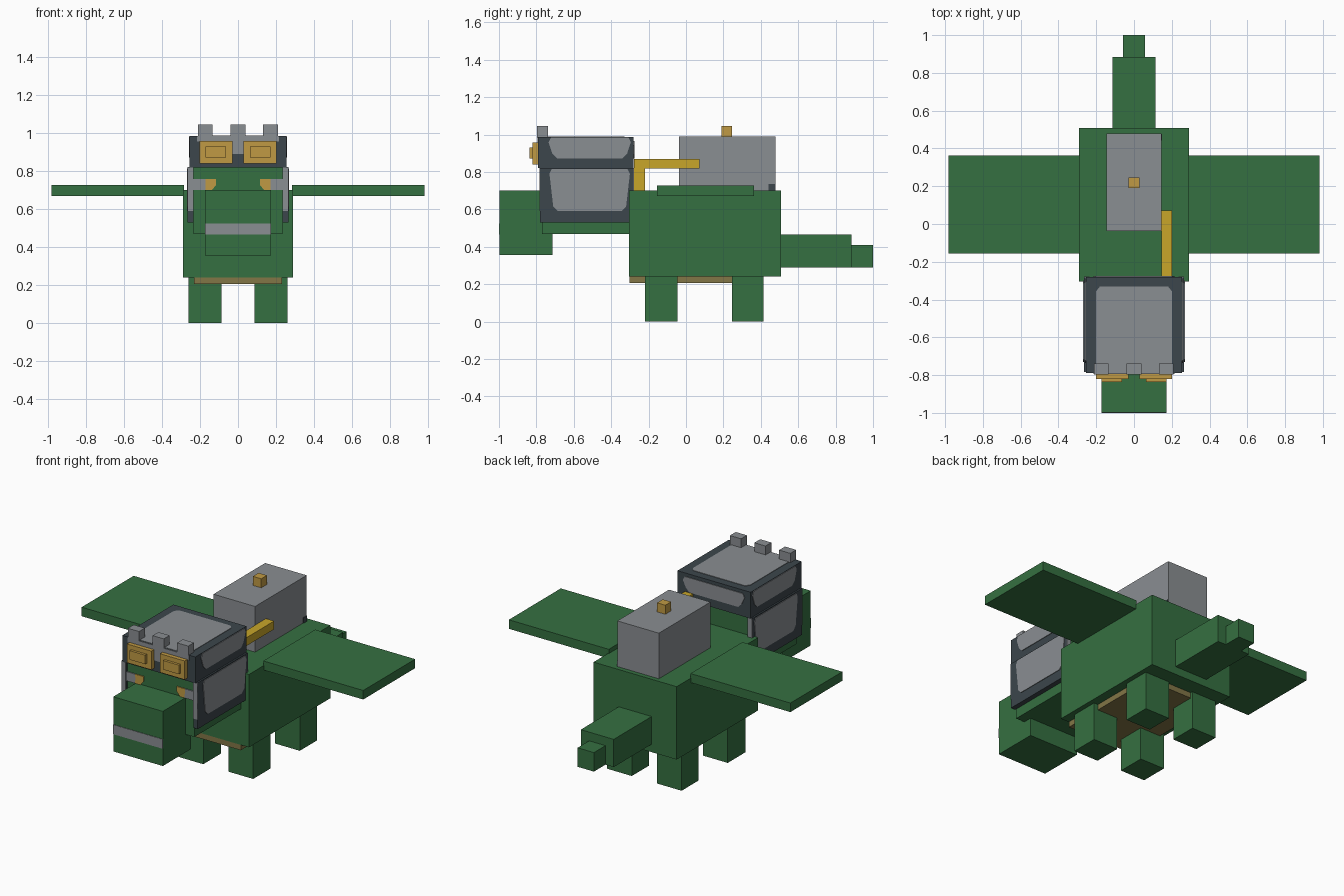
import bpy, bmesh

if "Cube" in bpy.data.objects:
    bpy.data.objects.remove(bpy.data.objects["Cube"])


def material(name, *rgb):
    m = bpy.data.materials.new(name)
    lin = [((c / 255 + 0.055) / 1.055) ** 2.4 for c in rgb]
    m.diffuse_color = (*lin, 1)
    m.use_nodes = True
    m.node_tree.nodes["Principled BSDF"].inputs["Base Color"].default_value = m.diffuse_color
    return m


GREEN = material("green_skin", 53, 112, 65)
GREY = material("light_grey_metal", 138, 142, 146)
DARK = material("dark_slate", 60, 70, 76)
GOLD = material("gold", 192, 154, 68)
YELLOW = material("yellow_pipe", 200, 166, 42)
TAN = material("olive_tan", 130, 118, 70)


def finish(name, bm, mat):
    bmesh.ops.recalc_face_normals(bm, faces=bm.faces)
    me = bpy.data.meshes.new(name)
    bm.to_mesh(me)
    bm.free()
    me.materials.append(mat)
    ob = bpy.data.objects.new(name, me)
    bpy.context.collection.objects.link(ob)
    return ob


def box(name, x, y, z, mat):
    """Box from (min, max) ranges on each axis."""
    bm = bmesh.new()
    bmesh.ops.create_cube(bm, size=1)
    for v in bm.verts:
        v.co = [(r[0] + r[1]) / 2 + c * (r[1] - r[0]) for r, c in zip((x, y, z), v.co)]
    return finish(name, bm, mat)


def plate(name, axis, at, outline, mat, out=1):
    """Thin flat panel; outline is given in the two remaining axes."""
    bm = bmesh.new()
    rings = []
    for d in (at - out * 0.002, at + out * 0.004):
        ring = []
        for a, b in outline:
            co = [a, b]
            co.insert(axis, d)
            ring.append(bm.verts.new(co))
        rings.append(ring)
        bm.faces.new(ring)
    n = len(outline)
    for i in range(n):
        j = (i + 1) % n
        bm.faces.new((rings[0][i], rings[0][j], rings[1][j], rings[1][i]))
    return finish(name, bm, mat)


def rect(a0, a1, b0, b1):
    return [(a0, b0), (a1, b0), (a1, b1), (a0, b1)]


def panel(a0, a1, b0, b1, taper=0.02, c=0.025):
    """Tapered panel outline with clipped corners, narrower at the bottom."""
    return [(a0 + taper + c, b0), (a1 - taper - c, b0), (a1 - taper, b0 + c),
            (a1, b1 - c), (a1 - c * 0.5, b1), (a0 + c * 0.5, b1),
            (a0, b1 - c), (a0 + taper, b0 + c)]


# Body, belly and tail
box("body", (-.29, .29), (-.305, .507), (.24, .70), GREEN)
box("belly", (-.232, .232), (-.303, .40), (.205, .242), TAN)
box("tail", (-.115, .115), (.50, .885), (.29, .465), GREEN)
box("tail_tip", (-.057, .057), (.88, 1.0), (.29, .41), GREEN)

# Legs and wings
for s, side in ((1, "right"), (-1, "left")):
    def mx(a, b):
        return tuple(sorted((s * a, s * b)))
    for y, end in (((-.22, -.045), "front"), ((.245, .415), "back")):
        box(f"{end}_leg_{side}", mx(.088, .26), y, (0, .245), GREEN)
    box(f"wing_{side}", mx(.285, .983), (-.155, .363), (.67, .727), GREEN)

    # Cheek guards with light panels and light edges
    box(f"cheek_guard_{side}", mx(.234, .265), (-.78, -.283), (.53, .822), DARK)
    plate(f"cheek_panel_{side}", 0, s * .265, panel(-.73, -.30, .59, .815), GREY, s)
    for y, d in ((-.78, -1), (-.283, 1)):
        plate(f"cheek_edge_{side}", 1, y, rect(*mx(.235, .265), .59, .82), GREY, d)
    plate(f"helmet_side_panel_{side}", 0, s * .255, panel(-.735, -.295, .872, .983), GREY, s)

    # Eyes
    plate(f"eye_white_{side}", 1, -.773, rect(*mx(.172, .234), .70, .758), GREY, -1)
    plate(f"eye_iris_{side}", 1, -.773,
          [(s * .115, .728), (s * .138, .70), (s * .175, .70), (s * .175, .758), (s * .115, .758)],
          GOLD, -1)

    # Goggles
    box(f"goggle_{side}", mx(.03, .202), (-.82, -.785), (.84, .958), GOLD)
    box(f"goggle_lens_{side}", mx(.063, .172), (-.836, -.815), (.873, .93), GOLD)

# Head and snout
box("head", (-.234, .234), (-.77, -.30), (.468, .84), GREEN)
box("snout", (-.173, .173), (-.997, -.715), (.355, .70), GREEN)
plate("mouth_stripe", 1, -.996, rect(-.173, .173, .465, .525), GREY, -1)

# Helmet with light top, back panel and brow
box("helmet", (-.255, .255), (-.79, -.28), (.82, .986), DARK)
plate("helmet_top_panel", 2, .985,
      [(-.2, -.788), (.2, -.788), (.2, -.355), (.18, -.33), (-.18, -.33), (-.2, -.355)], GREY)
plate("helmet_back_panel", 1, -.28, panel(-.215, .215, .872, .965), GREY)
plate("helmet_brow", 1, -.79,
      [(-.215, .985), (-.215, .955), (-.04, .955), (-.04, .89), (.04, .89),
       (.04, .955), (.215, .955), (.215, .985)], GREY, -1)
for x in (-.173, 0, .171):
    box("helmet_crenel", (x - .039, x + .039), (-.796, -.738), (.98, 1.045), GREY)

# Tank on the back with knob, vent and pipe
box("tank", (-.145, .145), (-.037, .478), (.695, .988), GREY)
box("tank_knob", (-.029, .029), (.19, .247), (.985, 1.045), GOLD)
plate("tank_vent", 0, .145, rect(.442, .476, .70, .735), DARK)
box("pipe_top", (.145, .202), (-.277, .072), (.818, .87), YELLOW)
box("pipe_upright", (.145, .202), (-.277, -.22), (.695, .82), YELLOW)
